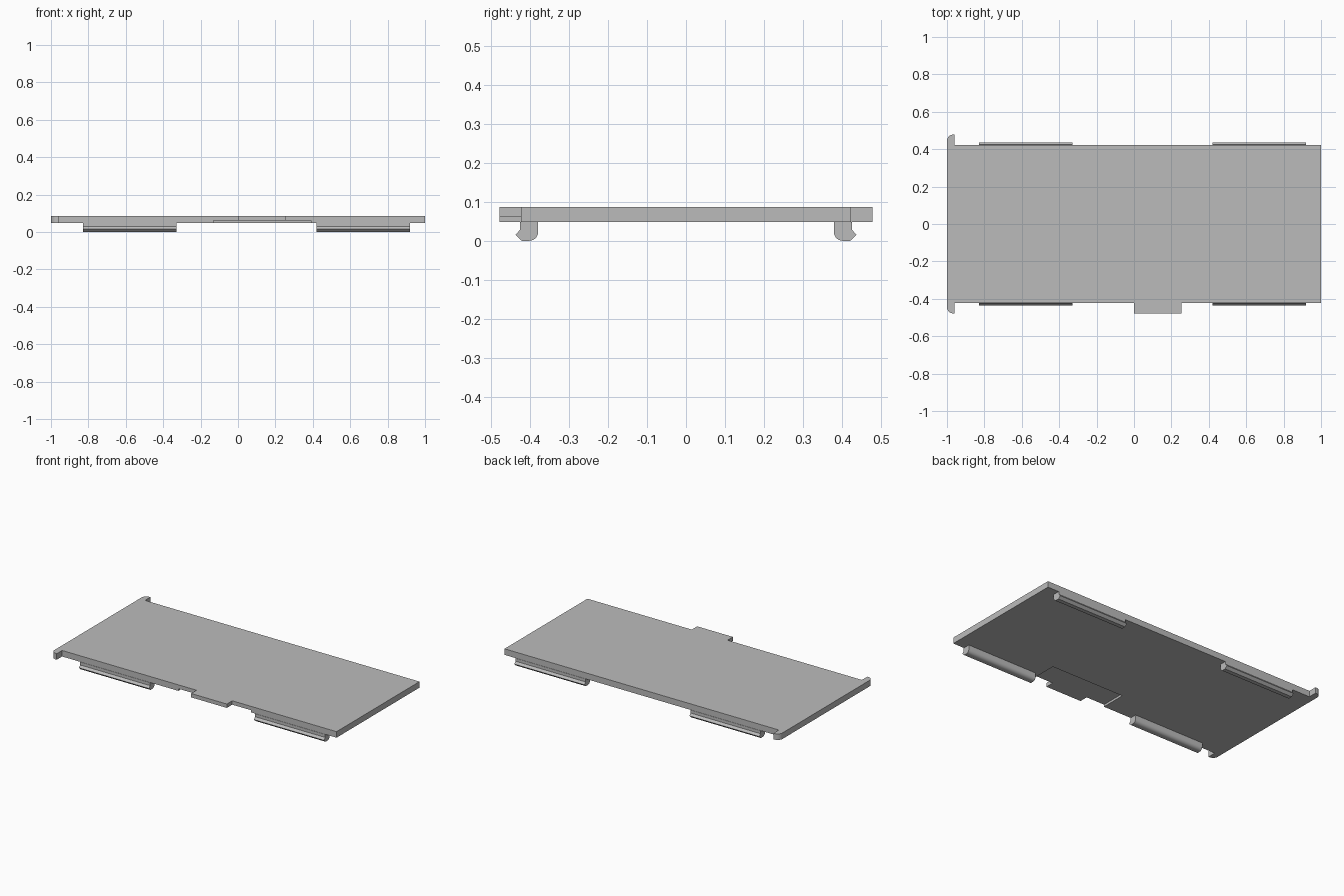
import bpy, bmesh, math
from mathutils import Vector

cube = bpy.data.objects.get("Cube")
if cube:
    bpy.data.objects.remove(cube, do_unlink=True)

grey = bpy.data.materials.new("plain grey")
grey.use_nodes = True
color = (0.5, 0.5, 0.5, 1)
grey.diffuse_color = color
grey.node_tree.nodes["Principled BSDF"].inputs["Base Color"].default_value = color


def prism(name, points, offset):
    """Extrude a closed outline of 3D points along offset."""
    bm = bmesh.new()
    face = bm.faces.new([bm.verts.new(p) for p in points])
    grown = bmesh.ops.extrude_face_region(bm, geom=[face], use_keep_orig=True)
    moved = [g for g in grown["geom"] if isinstance(g, bmesh.types.BMVert)]
    bmesh.ops.translate(bm, verts=moved, vec=Vector(offset))
    bmesh.ops.recalc_face_normals(bm, faces=bm.faces)
    mesh = bpy.data.meshes.new(name)
    bm.to_mesh(mesh)
    bm.free()
    mesh.materials.append(grey)
    obj = bpy.data.objects.new(name, mesh)
    bpy.context.collection.objects.link(obj)
    return obj


def arc(cx, cy, r, start, end, steps=8):
    angles = [math.radians(start + (end - start) * i / steps) for i in range(steps + 1)]
    return [(cx + r * math.cos(a), cy + r * math.sin(a)) for a in angles]


def smooth(obj):
    bpy.ops.object.select_all(action='DESELECT')
    obj.select_set(True)
    bpy.context.view_layer.objects.active = obj
    bpy.ops.object.shade_smooth_by_angle(angle=math.radians(30))


EDGE, EAR, BOTTOM, TOP = 0.423, 0.478, 0.048, 0.087

# Cover plate with two rounded end ears and a front finger tab
outline = [(-0.96, -EAR), (-0.96, -EDGE), (0, -EDGE), (0, -EAR),
           (0.255, -EAR), (0.255, -EDGE), (1, -EDGE), (1, EDGE),
           (-0.96, EDGE), (-0.96, EAR)]
outline += arc(-0.966, EAR - 0.034, 0.034, 90, 180)
outline += arc(-0.966, 0.034 - EAR, 0.034, 180, 270)
plate = prism("cover_plate", [(x, y, BOTTOM) for x, y in outline], (0, 0, TOP - BOTTOM))

# Shallow recess underneath, behind and below the tab
recess = [(-0.13, -0.6), (0.39, -0.6), (0.39, -0.26), (-0.13, -0.26)]
cutter = prism("recess_cutter", [(x, y, 0) for x, y in recess], (0, 0, 0.062))
cutter.hide_render = True
cut = plate.modifiers.new("recess", 'BOOLEAN')
cut.operation = 'DIFFERENCE'
cut.solver = 'EXACT'
cut.object = cutter
bpy.context.view_layer.objects.active = plate
bpy.ops.object.modifier_apply(modifier=cut.name)
bpy.data.objects.remove(cutter, do_unlink=True)
smooth(plate)

# Snap clips: rounded inside, barbed outside
clip = [(0.425, BOTTOM), (0.379, BOTTOM)]
clip += arc(0.402, 0.023, 0.023, 180, 270)
clip += [(0.421, 0), (0.437, 0.015), (0.425, 0.029)]
for side, sign in (("front", -1), ("back", 1)):
    for end, start in (("right", -0.83), ("left", 0.42)):
        smooth(prism(f"{side}_{end}_clip", [(start, sign * y, z) for y, z in clip], (0.5, 0, 0)))
